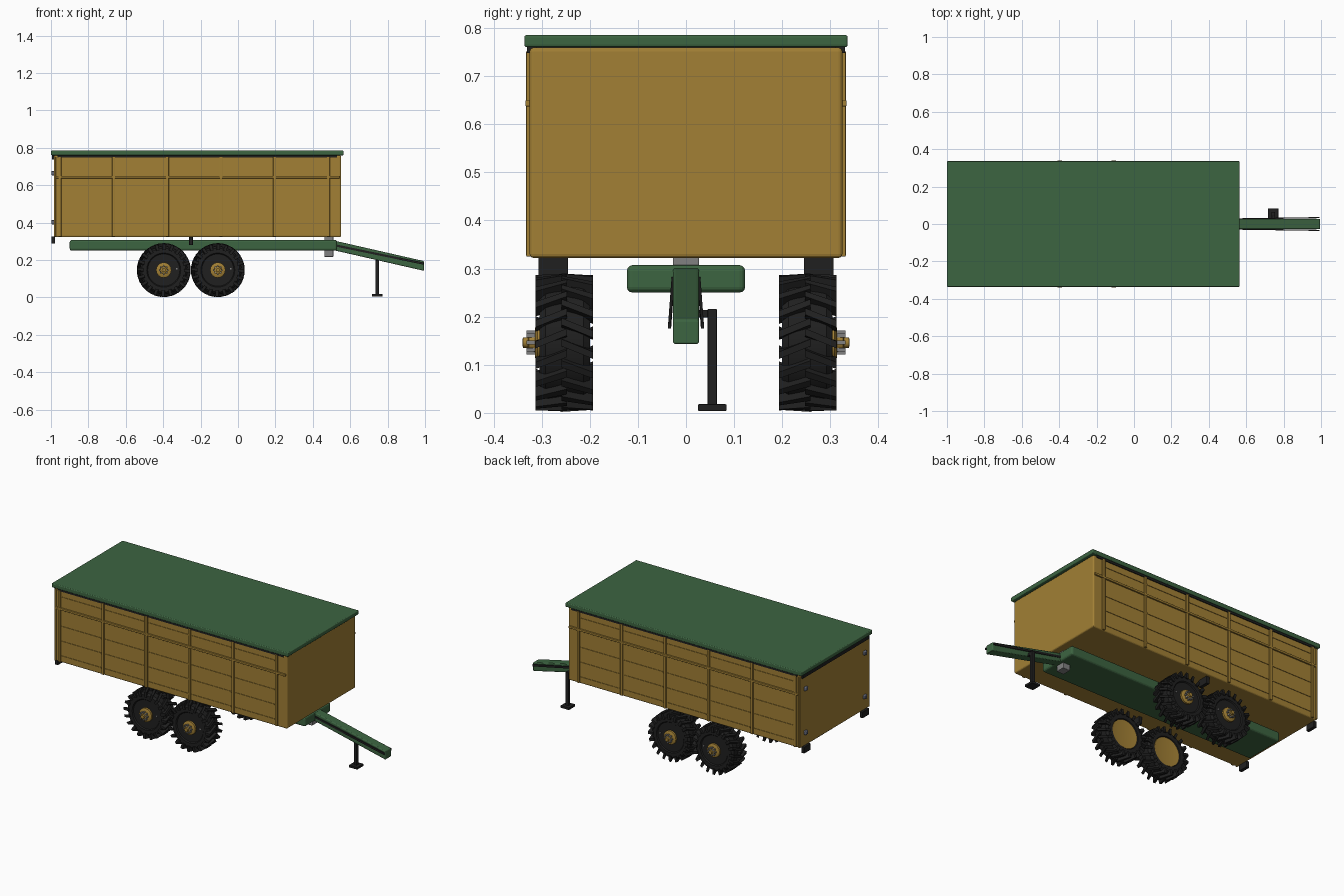
import bpy, bmesh
from math import sin, cos, pi
from mathutils import Vector

cube = bpy.data.objects.get("Cube")
if cube:
    bpy.data.objects.remove(cube, do_unlink=True)


def material(name, rgb):
    m = bpy.data.materials.new(name)
    m.use_nodes = True
    m.diffuse_color = (*rgb, 1)
    m.node_tree.nodes["Principled BSDF"].inputs["Base Color"].default_value = (*rgb, 1)
    return m


GOLD = material("ochre paint", (0.36, 0.215, 0.035))
GREEN = material("green paint", (0.046, 0.128, 0.053))
BLACK = material("black rubber", (0.014, 0.014, 0.014))
GREY = material("grey metal", (0.22, 0.22, 0.22))
STEEL = material("blue grey steel", (0.13, 0.14, 0.19))


def finish(name, bm, mat, bevel=0, smooth=False):
    bmesh.ops.recalc_face_normals(bm, faces=bm.faces)
    mesh = bpy.data.meshes.new(name)
    bm.to_mesh(mesh)
    bm.free()
    mesh.materials.append(mat)
    ob = bpy.data.objects.new(name, mesh)
    bpy.context.collection.objects.link(ob)
    if bevel:
        mod = ob.modifiers.new("bevel", "BEVEL")
        mod.width, mod.segments = bevel, 3
    if smooth:
        bpy.ops.object.select_all(action="DESELECT")
        ob.select_set(True)
        bpy.context.view_layer.objects.active = ob
        bpy.ops.object.shade_smooth_by_angle()
    return ob


def hexa(bm, pts):
    """Solid from two matching rings of four points."""
    v = [bm.verts.new(p) for p in pts]
    bm.faces.new(v[:4])
    bm.faces.new(v[4:])
    for i in range(4):
        j = (i + 1) % 4
        bm.faces.new((v[i], v[j], v[4 + j], v[4 + i]))


def boxes(name, spans, mat, bevel=0, mirror=False):
    """Each span is x0, x1, y0, y1, z0, z1; mirror adds the copy across y."""
    bm = bmesh.new()
    for x0, x1, y0, y1, z0, z1 in spans:
        for s in ((1, -1) if mirror else (1,)):
            hexa(bm, [(x, s * y, z) for z in (z0, z1)
                      for x, y in ((x0, y0), (x1, y0), (x1, y1), (x0, y1))])
    return finish(name, bm, mat, bevel)


def lathe(name, profile, centre, side, mat, steps=40):
    """Spin (radius, y) points about the wheel axis."""
    bm = bmesh.new()
    rings = []
    for r, y in profile:
        n = steps if r else 1
        rings.append([bm.verts.new((centre[0] + r * cos(2 * pi * i / n), side * y,
                                    centre[1] + r * sin(2 * pi * i / n))) for i in range(n)])
    for a, b in zip(rings, rings[1:]):
        for i in range(steps):
            j = (i + 1) % steps
            loop = [a[i % len(a)], a[j % len(a)], b[j % len(b)], b[i % len(b)]]
            bm.faces.new(list(dict.fromkeys(loop)))
    return finish(name, bm, mat, smooth=True)


def bar(name, a, b, width, height, mat, bevel=0):
    """Bar with upright ends, centred on the line from a to b."""
    bm = bmesh.new()
    corners = [(0, u * width / 2, w * height / 2) for u, w in ((-1, -1), (1, -1), (1, 1), (-1, 1))]
    hexa(bm, [Vector(p) + Vector(c) for p in (a, b) for c in corners])
    return finish(name, bm, mat, bevel)


# Cargo box and cover
boxes("cargo_box", [(-0.985, 0.552, -0.325, 0.325, 0.322, 0.759)], GOLD, 0.008)
boxes("cover", [(-1, 0.565, -0.336, 0.336, 0.76, 0.785)], GREEN, 0.005)

# Side posts, long rail and plank seams
POSTS = [-0.952 + 0.287 * i for i in range(6)]
boxes("side_posts", [(x - 0.008, x + 0.008, 0.31, 0.332, 0.325, 0.752) for x in POSTS],
      GOLD, 0.002, True)
boxes("corner_posts", [(-0.985, -0.974, 0.31, 0.331, 0.325, 0.752)], GOLD, 0.002, True)
boxes("side_rail", [(-0.975, 0.545, 0.31, 0.3335, 0.637, 0.65)], GOLD, 0.002, True)
boxes("plank_seams", [(a + 0.012, a + 0.275, 0.32, 0.328, z - 0.003, z + 0.003)
                      for a in POSTS[:-1] for z in (0.36, 0.448, 0.537, 0.712)], GOLD, 0, True)

# Dark seals beneath the cover, along the sides and the tail
boxes("side_seal", [(-0.965, 0.53, 0.31, 0.33, 0.748, 0.762)], BLACK, 0, True)
boxes("tail_seal", [(-0.994, -0.97, -0.315, 0.315, 0.738, 0.762)], BLACK)

# Tail fittings
boxes("tail_lamp_brackets", [(-0.998, -0.978, 0.245, 0.307, 0.288, 0.326)], BLACK, 0.002, True)
boxes("side_brackets", [(-0.261, -0.241, 0.245, 0.307, 0.28, 0.324)], BLACK, 0.002, True)
boxes("tail_latches", [(-0.998, -0.98, 0.268, 0.292, z - 0.012, z + 0.012)
                       for z in (0.403, 0.665)], STEEL, 0.005, True)

# Chassis, drawbar and coupling
boxes("chassis", [(-0.9, 0.53, -0.123, 0.123, 0.25, 0.307)], GREEN, 0.012)
boxes("front_mount", [(0.462, 0.51, -0.027, 0.027, 0.217, 0.325)], GREY, 0.003)
bar("drawbar", (0.5, 0, 0.281), (0.995, 0, 0.168), 0.054, 0.052, GREEN, 0.005)
for side, label in ((1, "left"), (-1, "right")):
    bar(label + "_drawbar_hose", (0.53, side * 0.027, 0.276), (0.992, side * 0.034, 0.181),
        0.006, 0.012, BLACK)

# Parking stand
boxes("parking_stand", [(0.734, 0.754, 0.045, 0.064, 0.012, 0.216),
                        (0.716, 0.772, 0.025, 0.084, 0.004, 0.018),
                        (0.736, 0.752, 0.02, 0.05, 0.198, 0.214)], BLACK, 0.002)


# Wheels
TYRE = [(0, 0.298), (0.086, 0.298), (0.091, 0.304), (0.117, 0.304), (0.127, 0.292),
        (0.127, 0.213), (0.117, 0.2), (0.088, 0.2), (0.083, 0.216), (0, 0.216)]
DISH = [(0, 0.208), (0.05, 0.208), (0.084, 0.204), (0.084, 0.218), (0, 0.218)]
HUB = [(0, 0.29), (0.041, 0.29), (0.041, 0.309), (0.03, 0.314), (0.02, 0.314),
       (0.018, 0.326), (0.011, 0.328), (0.011, 0.339), (0, 0.34)]


def lugs(name, centre, side, count=20):
    """Two staggered rows of slanted tread blocks, meeting in a chevron."""
    bm = bmesh.new()
    mid, half, slant, thick = 0.253, 0.06, 0.19, 0.07

    def at(ang, y, r):
        return (centre[0] + r * cos(ang), side * y, centre[1] + r * sin(ang))

    for row in (-1, 1):
        for i in range(count):
            a = 2 * pi * (i + (0.5 if row > 0 else 0)) / count
            inner, outer = mid - row * 0.006, mid + row * half
            ends = ((a, inner, 0.12, 0.144), (a - slant, outer, 0.108, 0.141))
            hexa(bm, [at(ang + s, y, r) for ang, y, low, high in ends
                      for s, r in ((-thick, low), (thick, low),
                                   (thick * 0.75, high), (-thick * 0.75, high))])
    return finish(name, bm, BLACK)


for side, s_name in ((1, "left"), (-1, "right")):
    for x, x_name in ((-0.397, "rear"), (-0.108, "front")):
        tag = f"{s_name}_{x_name}_"
        c = (x, 0.146)
        lathe(tag + "tyre", TYRE, c, side, BLACK)
        lugs(tag + "tread", c, side)
        lathe(tag + "rim_dish", DISH, c, side, GOLD)
        lathe(tag + "hub", HUB, c, side, GOLD, 16)
        # Wheel nuts around the hub
        bm = bmesh.new()
        for k in range(8):
            nx, nz = c[0] + 0.021 * cos(k * pi / 4), c[1] + 0.021 * sin(k * pi / 4)
            ring = [(nx - 0.004, nz - 0.004), (nx + 0.004, nz - 0.004),
                    (nx + 0.004, nz + 0.004), (nx - 0.004, nz + 0.004)]
            hexa(bm, [(px, side * y, pz) for y in (0.308, 0.331) for px, pz in ring])
        finish(tag + "wheel_nuts", bm, GREY)
        # Valve on the rim
        boxes(tag + "valve", [(x + 0.065, x + 0.073, side * 0.295, side * 0.302,
                               c[1] + 0.004, c[1] + 0.012)], GREY)
